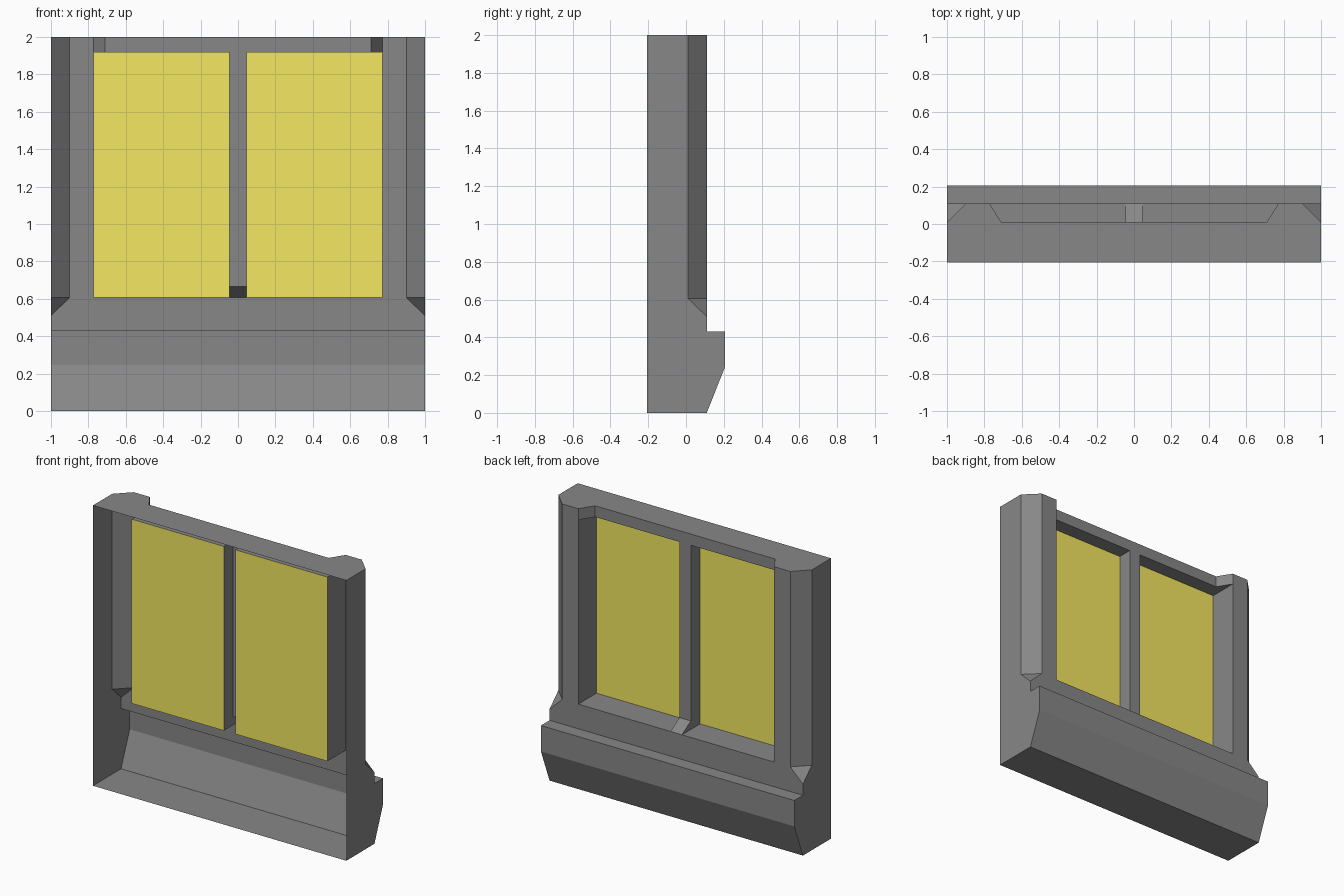
import bpy, bmesh

if "Cube" in bpy.data.objects:
    bpy.data.objects.remove(bpy.data.objects["Cube"])

# Depth levels (y): open front, glass, mullion, wall, sill nose
F, G, M, W, S = -0.207, -0.095, 0.01, 0.11, 0.207
# Half widths (x): mullion, lintel, opening, chamfer, edge
MX, LX, OX, CX, EX = 0.045, 0.71, 0.773, 0.9, 1.0
# Heights (z): opening bottom, opening top, wall top
B, T, H = 0.606, 1.92, 2.0


def face(bm, pts):
    bm.faces.new([bm.verts.new(p) for p in pts])


def flat(bm, axis, value, pts):
    """Polygon lying in the plane axis = value."""
    face(bm, [p[:axis] + (value,) + p[axis:] for p in pts])


def rect(bm, axis, value, u0, u1, v0, v1):
    flat(bm, axis, value, [(u0, v0), (u1, v0), (u1, v1), (u0, v1)])


def across(bm, profile, x0, x1):
    """Sweep a (y, z) profile sideways."""
    for a, b in zip(profile, profile[1:]):
        face(bm, [(x0, *a), (x1, *a), (x1, *b), (x0, *b)])


def upright(bm, a, b, z0, z1):
    """Vertical panel between two (x, y) points."""
    face(bm, [(*a, z0), (*b, z0), (*b, z1), (*a, z1)])


def finish(name, bm, color):
    """Make the half model an object and mirror it across x."""
    mesh = bpy.data.meshes.new(name)
    bm.to_mesh(mesh)
    bm.free()
    obj = bpy.data.objects.new(name, mesh)
    bpy.context.collection.objects.link(obj)
    obj.modifiers.new("mirror", 'MIRROR')
    mat = bpy.data.materials.new(name)
    mat.diffuse_color = color
    mat.use_nodes = True
    mat.node_tree.nodes["Principled BSDF"].inputs["Base Color"].default_value = mat.diffuse_color
    mesh.materials.append(mat)


bm = bmesh.new()

# Sill moulding and its end, which runs up as the side wall
sill = [(F, 0), (W, 0), (S, 0.245), (S, 0.43), (W, 0.43)]
across(bm, sill, 0, EX)
flat(bm, 0, EX, sill + [(W, 0.51), (M, B), (M, H), (F, H)])

# Wall band under the opening, jamb and chamfered outer corner
flat(bm, 1, W, [(0, 0.43), (EX, 0.43), (EX, 0.51), (CX, B), (OX, B), (MX, B), (0, B)])
flat(bm, 1, W, [(OX, B), (CX, B), (CX, H), (OX, H), (OX, T)])
upright(bm, (CX, W), (EX, M), B, H)
face(bm, [(CX, W, B), (EX, M, B), (EX, W, 0.51)])

# Top, notched above the opening
flat(bm, 2, H, [(0, F), (EX, F), (EX, M), (CX, W), (OX, W), (LX, M), (0, M)])

# Lintel: face, slanted end and underside
flat(bm, 1, M, [(0, T), (MX, T), (LX, T), (LX, H), (0, H)])
upright(bm, (OX, W), (LX, M), T, H)
flat(bm, 2, T, [(MX, G), (OX, G), (OX, W), (LX, M), (MX, M)])

# Mullion: face, foot ramp and side
rect(bm, 1, M, 0, MX, 0.667, T)
across(bm, [(W, B), (M, 0.667)], 0, MX)
flat(bm, 0, MX, [(G, B), (W, B), (M, 0.667), (M, T), (G, T)])

# Opening ledge and side reveal
rect(bm, 2, B, MX, OX, G, W)
rect(bm, 0, OX, G, W, B, T)

# A temporary pane closes the opening while normals are worked out
rect(bm, 1, G, MX, OX, B, T)
bmesh.ops.remove_doubles(bm, verts=bm.verts[:], dist=1e-4)
bmesh.ops.recalc_face_normals(bm, faces=bm.faces[:])
pane = [f for f in bm.faces if all(abs(v.co.y - G) < 1e-4 for v in f.verts)]
bmesh.ops.delete(bm, geom=pane, context='FACES')
finish("window_frame", bm, (0.245, 0.245, 0.245, 1))

# Yellow glass, facing the back
bm = bmesh.new()
flat(bm, 1, G, [(MX, B), (MX, T), (OX, T), (OX, B)])
finish("window_glass", bm, (0.9, 0.8, 0.12, 1))
